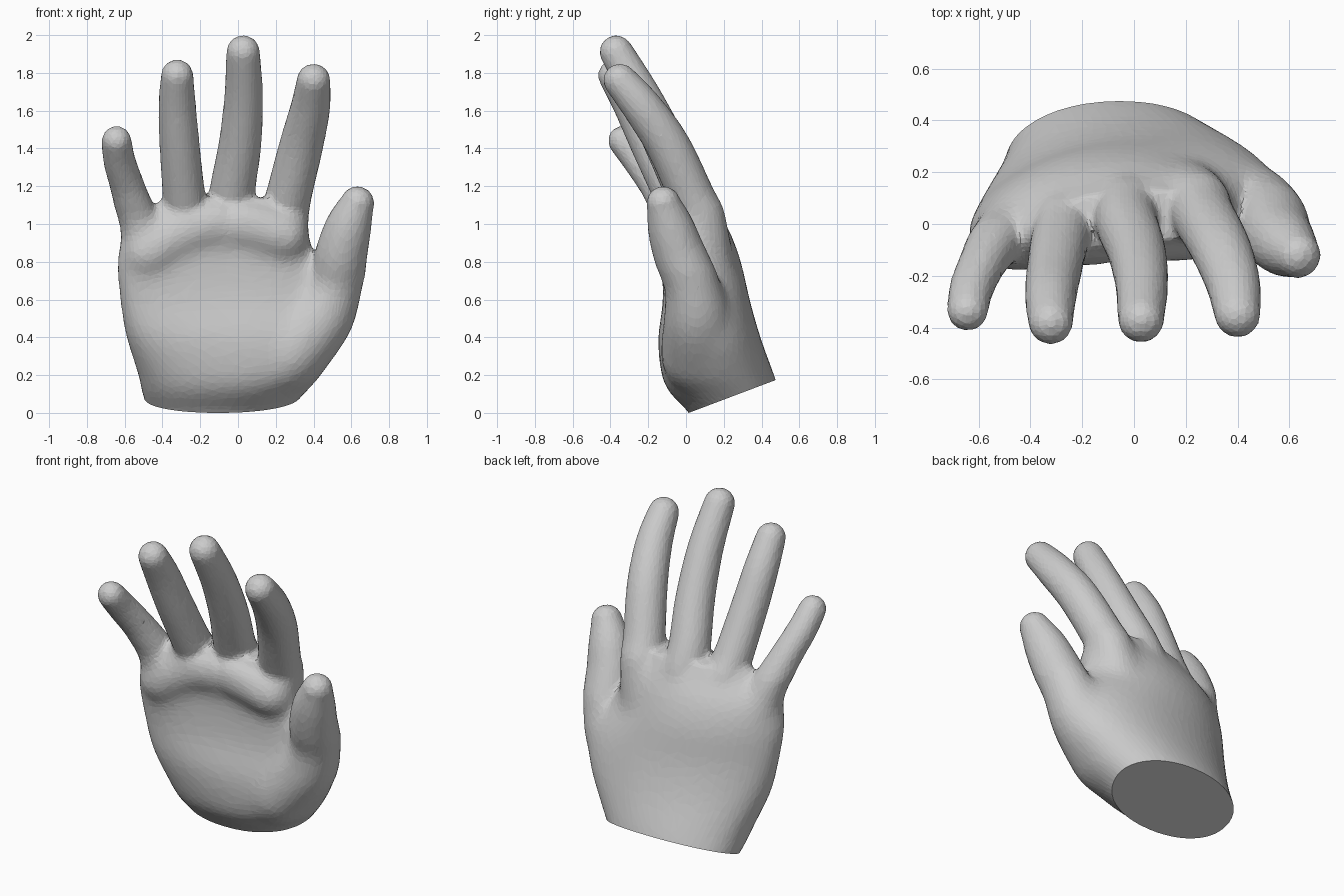
import bpy, bmesh, math
from mathutils import Vector

if "Cube" in bpy.data.objects:
    bpy.data.objects.remove(bpy.data.objects["Cube"])


def make_object(name, rings):
    """Skin a list of equal-length rings into a closed capped shell."""
    bm = bmesh.new()
    loops = [[bm.verts.new(p) for p in ring] for ring in rings]
    n = len(loops[0])
    for a, b in zip(loops, loops[1:]):
        for i in range(n):
            j = (i + 1) % n
            bm.faces.new((a[i], a[j], b[j], b[i]))
    bm.faces.new(loops[0][::-1])
    bm.faces.new(loops[-1])
    bmesh.ops.recalc_face_normals(bm, faces=bm.faces)
    mesh = bpy.data.meshes.new(name)
    bm.to_mesh(mesh)
    bm.free()
    obj = bpy.data.objects.new(name, mesh)
    bpy.context.collection.objects.link(obj)
    return obj


def spline(keys, steps=5):
    """Catmull-Rom interpolation of equal-length number tuples."""
    keys = [Vector(k) for k in keys]
    out = []
    for i in range(len(keys) - 1):
        p0, p1 = keys[max(i - 1, 0)], keys[i]
        p2, p3 = keys[i + 1], keys[min(i + 2, len(keys) - 1)]
        for s in range(steps):
            t = s / steps
            out.append(0.5 * (2 * p1 + (p2 - p0) * t
                              + (2 * p0 - 5 * p1 + 4 * p2 - p3) * t * t
                              + (3 * p1 - p0 - 3 * p2 + p3) * t ** 3))
    return out + [keys[-1]]


def digit(name, keys, sides=20):
    """Round tube through (x, y, z, radius) keys with domed ends."""
    pts = [(Vector(k[:3]), k[3]) for k in spline(keys)]
    rings = []

    def ring(c, r, d):
        u = Vector((1, 0, 0))
        u = (u - d * u.dot(d)).normalized()
        v = d.cross(u)
        rings.append([c + r * (math.cos(a) * u + math.sin(a) * v)
                      for a in (2 * math.pi * i / sides for i in range(sides))])

    d0 = (pts[1][0] - pts[0][0]).normalized()
    d1 = (pts[-1][0] - pts[-2][0]).normalized()
    for a in (-85, -60, -30):
        a = math.radians(a)
        ring(pts[0][0] + d0 * pts[0][1] * math.sin(a), pts[0][1] * math.cos(a), d0)
    for i, (c, r) in enumerate(pts):
        d = (pts[min(i + 1, len(pts) - 1)][0] - pts[max(i - 1, 0)][0]).normalized()
        ring(c, r, d)
    for a in (20, 40, 60, 85):
        a = math.radians(a)
        ring(pts[-1][0] + d1 * pts[-1][1] * math.sin(a), pts[-1][1] * math.cos(a), d1)
    return make_object(name, rings)


def palm_ring(z, x0, x1, y0, y1, cup, tilt, sides=48, e=2 / 2.15):
    """Rounded cross-section, sides curled forward by cup and little-finger side by tilt."""
    ring = []
    for i in range(sides):
        a = 2 * math.pi * i / sides
        u = math.copysign(abs(math.cos(a)) ** e, math.cos(a))
        v = math.copysign(abs(math.sin(a)) ** e, math.sin(a))
        ring.append(((x0 + x1) / 2 + u * (x1 - x0) / 2,
                     (y0 + y1) / 2 + v * (y1 - y0) / 2 - cup * u * u + tilt * u, z))
    return ring


# Palm: z, left, right, front, back, cupping, tilt
palm_keys = [
    (-0.15, -0.42, 0.22, 0.09, 0.53, 0.00, 0.00),
    (0.00, -0.48, 0.27, 0.02, 0.51, 0.00, 0.00),
    (0.10, -0.51, 0.35, -0.08, 0.50, 0.01, 0.00),
    (0.20, -0.53, 0.44, -0.13, 0.47, 0.03, 0.00),
    (0.40, -0.595, 0.56, -0.145, 0.395, 0.05, 0.03),
    (0.60, -0.63, 0.55, -0.105, 0.335, 0.07, 0.05),
    (0.80, -0.645, 0.42, -0.10, 0.29, 0.09, 0.05),
    (0.95, -0.61, 0.38, -0.11, 0.235, 0.07, 0.05),
    (1.05, -0.50, 0.37, -0.11, 0.18, 0.05, 0.04),
    (1.14, -0.40, 0.33, -0.08, 0.13, 0.03, 0.03),
]
parts = [make_object("palm", [palm_ring(*k) for k in spline(palm_keys, 4)])]

# Fingers, thumb and knuckle pad: x, y, z, radius
digits = {
    "middle_finger": [(0.0, 0.14, 0.75, 0.135), (-0.02, 0.075, 1.0, 0.13), (-0.03, 0.01, 1.17, 0.122),
                      (0.01, -0.105, 1.42, 0.114), (0.03, -0.235, 1.68, 0.103), (0.027, -0.37, 1.915, 0.09)],
    "index_finger": [(0.19, 0.13, 0.75, 0.13), (0.24, 0.09, 1.0, 0.132), (0.268, 0.03, 1.15, 0.122),
                     (0.335, -0.095, 1.42, 0.117), (0.383, -0.23, 1.62, 0.106), (0.4, -0.35, 1.765, 0.09)],
    "ring_finger": [(-0.2, 0.11, 0.75, 0.13), (-0.26, 0.02, 1.0, 0.125), (-0.285, -0.055, 1.15, 0.114),
                    (-0.31, -0.19, 1.43, 0.107), (-0.322, -0.285, 1.63, 0.1), (-0.322, -0.38, 1.79, 0.087)],
    "little_finger": [(-0.42, 0.05, 0.7, 0.13), (-0.495, -0.03, 0.93, 0.122), (-0.54, -0.075, 1.06, 0.106),
                      (-0.585, -0.15, 1.2, 0.092), (-0.628, -0.25, 1.34, 0.086), (-0.643, -0.335, 1.445, 0.08)],
    "thumb": [(0.25, 0.06, 0.3, 0.2), (0.43, 0.06, 0.5, 0.185), (0.515, 0.03, 0.68, 0.15),
              (0.55, -0.04, 0.86, 0.138), (0.588, -0.085, 1.0, 0.122), (0.632, -0.12, 1.115, 0.091)],
    "knuckle_pad": [(-0.48, -0.05, 0.85, 0.14), (-0.25, -0.03, 0.98, 0.14), (0.02, -0.015, 1.0, 0.14),
                    (0.24, -0.005, 0.94, 0.14)],
}
parts += [digit(name, keys) for name, keys in digits.items()]

# Fuse everything into one skin
bpy.ops.object.select_all(action='DESELECT')
for p in parts:
    p.select_set(True)
bpy.context.view_layer.objects.active = parts[0]
bpy.ops.object.join()
hand = bpy.context.object
hand.name = "hand"


def apply_modifier(kind, **settings):
    mod = hand.modifiers.new(kind.lower(), kind)
    for k, v in settings.items():
        setattr(mod, k, v)
    bpy.ops.object.modifier_apply(modifier=mod.name)


apply_modifier('REMESH', mode='VOXEL', voxel_size=0.016)
# Extra softening on the palm only, fading out towards the digits
soft = hand.vertex_groups.new(name="palm_area")
for v in hand.data.vertices:
    x, y, z = v.co
    limit = 1.1 if x < 0.4 else 0.75
    soft.add([v.index], max(0, min(1, (limit - z) / 0.1)), 'REPLACE')
apply_modifier('SMOOTH', factor=0.5, iterations=80, vertex_group="palm_area")
apply_modifier('SMOOTH', factor=0.5, iterations=8)
apply_modifier('DECIMATE', ratio=0.16)

# Slanted flat cut at the wrist
bm = bmesh.new()
bm.from_mesh(hand.data)
geom = bm.verts[:] + bm.edges[:] + bm.faces[:]
cut = bmesh.ops.bisect_plane(bm, geom=geom, plane_co=(0, 0.03, 0.01),
                             plane_no=(0, -0.17, 0.45), clear_inner=True)
rim = [e for e in cut["geom_cut"] if isinstance(e, bmesh.types.BMEdge)]
bmesh.ops.contextual_create(bm, geom=rim)
bmesh.ops.recalc_face_normals(bm, faces=bm.faces)
low = min(v.co.z for v in bm.verts)
bmesh.ops.translate(bm, verts=bm.verts, vec=(0, 0, -low))
for f in bm.faces:
    f.smooth = False
bm.to_mesh(hand.data)
bm.free()
